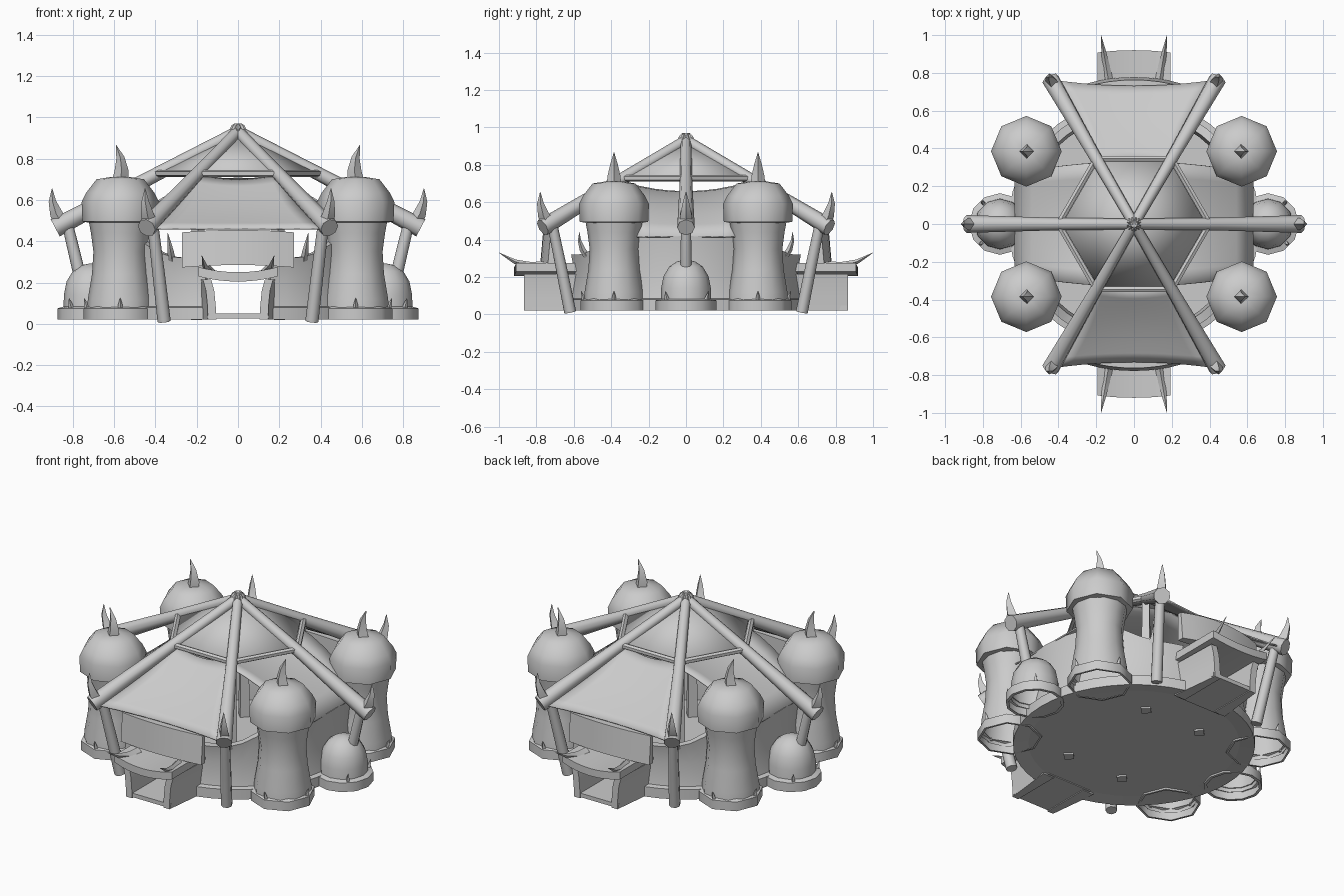
import bpy, bmesh
from math import sin, cos, pi, radians, asin
from mathutils import Vector

cube = bpy.data.objects.get("Cube")
if cube:
    bpy.data.objects.remove(cube, do_unlink=True)

grey = bpy.data.materials.new("plain_grey")
grey.use_nodes = True
GREY = (0.6, 0.6, 0.6, 1)
grey.diffuse_color = GREY
grey.node_tree.nodes["Principled BSDF"].inputs["Base Color"].default_value = GREY


def finish(name, bm, angle=50, thick=0.0):
    bmesh.ops.recalc_face_normals(bm, faces=bm.faces)
    mesh = bpy.data.meshes.new(name)
    bm.to_mesh(mesh)
    bm.free()
    mesh.materials.append(grey)
    ob = bpy.data.objects.new(name, mesh)
    bpy.context.collection.objects.link(ob)
    if thick:
        mod = ob.modifiers.new("thickness", "SOLIDIFY")
        mod.thickness = thick
        mod.offset = 0
    bpy.ops.object.select_all(action='DESELECT')
    ob.select_set(True)
    bpy.context.view_layer.objects.active = ob
    bpy.ops.object.shade_smooth_by_angle(angle=radians(angle))


def bridge(bm, rings, closed=True):
    """Skin a list of vertex rings with quads."""
    for a, b in zip(rings, rings[1:]):
        n = len(a)
        for i in range(n if closed else n - 1):
            j = (i + 1) % n
            bm.faces.new((a[i], a[j], b[j], b[i]))


def capped(name, bm, rings):
    bridge(bm, rings)
    bm.faces.new(rings[0])
    bm.faces.new(rings[-1])
    finish(name, bm)


def tube(name, points, radii, sides=8):
    """Tapered round bar or horn along a path."""
    pts = [Vector(p) for p in points]
    bm = bmesh.new()
    rings = []
    for i, p in enumerate(pts):
        d = (pts[min(i + 1, len(pts) - 1)] - pts[max(i - 1, 0)]).normalized()
        ref = Vector((0, 1, 0)) if abs(d.y) < 0.7 else Vector((1, 0, 0))
        u = d.cross(ref).normalized()
        v = d.cross(u)
        rings.append([bm.verts.new(p + radii[i] * (u * cos(t) + v * sin(t)))
                      for t in (2 * pi * k / sides for k in range(sides))])
    capped(name, bm, rings)


def horn(name, base, tip, r, bend=(0, 0, 0)):
    a, b, c = Vector(base), Vector(tip), Vector(bend)
    pts = [a.lerp(b, t) + c * (4 * t * (1 - t)) for t in (0, .3, .65, 1)]
    tube(name, pts, [r, r * .85, r * .5, r * .04], 4)


def lathe(name, centre, profile, sides, cap=True):
    bm = bmesh.new()
    rings = [[bm.verts.new((centre[0] + r * cos(t), centre[1] + r * sin(t), z))
              for t in (2 * pi * k / sides for k in range(sides))]
             for r, z in profile]
    bridge(bm, rings)
    if cap:
        bm.faces.new(rings[-1])
    finish(name, bm)


def sheet(name, f, nu, nv):
    """Cloth surface from a function of u in -1..1 and v in 0..1."""
    bm = bmesh.new()
    rows = [[bm.verts.new(f(2 * i / nu - 1, j / nv)) for i in range(nu + 1)]
            for j in range(nv + 1)]
    bridge(bm, rows, closed=False)
    finish(name, bm, 60, .008)


# Floor disc
lathe("floor", (0, 0), [(.62, .03), (.62, .045), (.3, .045), (.01, .045)], 24)
lathe("floor_underside", (0, 0), [(.62, .03), (.3, .03), (.01, .03)], 24)

# Curved wall halves, stepping up to a level crest at the sides
start = asin(.16 / .63)
for side, label in ((1, "left"), (-1, "right")):
    bm = bmesh.new()
    rows = []
    for k in range(21):
        a = start + (pi - 2 * start) * k / 20
        t = min(1, max(0, (.56 - abs(.62 * cos(a))) / .2))
        top = .32 + .10 * t * t * (3 - 2 * t)
        prof = ((.665, .02), (.665, .08), (.635, .085), (.615, .22), (.635, top),
                (.59, top), (.575, .2), (.58, .03))
        rows.append([bm.verts.new((side * r * sin(a), -r * cos(a), z)) for r, z in prof])
    capped("wall_" + label, bm, rows)

for sx in (1, -1):
    for sy in (1, -1):
        # Corner tower with cap, horn and small base spikes
        c = (sx * .57, sy * .385)
        lathe("tower_base", c, [(.165, .02), (.178, .02), (.178, .075), (.155, .085)], 8, False)
        lathe("tower_body", c, [(.16, .06), (.157, .12), (.137, .24), (.13, .35),
                                (.142, .44), (.155, .51)], 12)
        lathe("tower_cap", c, [(.15, .49), (.183, .495), (.187, .59), (.165, .635),
                               (.115, .70), (.04, .712)], 8)
        horn("tower_horn", (c[0], c[1], .69), (c[0] + .02 * sx, c[1], .865), .04, (-.015 * sx, 0, 0))
        for a in (0, pi / 2):
            dx, dy = sx * cos(a), sy * sin(a)
            horn("tower_spike", (c[0] + .16 * dx, c[1] + .16 * dy, .075),
                 (c[0] + .175 * dx, c[1] + .175 * dy, .125), .013)
        # Horn on the wall top beside the gate, and curving gate tusk
        horn("wall_horn", (sx * .32, sy * .53, .31), (sx * .34, sy * .57, .44), .018, (0, sy * .015, 0))
        horn("gate_tusk", (sx * .135, sy * .76, .26), (sx * .175, sy * 1.0, .33), .024, (0, 0, -.025))
        # Inner post holding up the roof ring
        tube("inner_post", [(sx * .19, sy * .33, .02), (sx * .195, sy * .335, .73)], [.038, .028], 4)

# Side domes
for s in (1, -1):
    c = (s * .71, 0)
    lathe("side_dome_base", c, [(.145, .02), (.163, .02), (.163, .075), (.13, .085)], 12, False)
    lathe("side_dome", c, [(.135, .06), (.133, .14), (.12, .205), (.09, .255),
                           (.05, .283), (.01, .292)], 12)
    for a in (-.8, .9):
        horn("dome_spike", (c[0] + s * .14 * cos(a), .14 * sin(a), .075),
             (c[0] + s * .155 * cos(a), .155 * sin(a), .125), .013)

# Six roof poles with posts, end horns and ring bars
for k in range(6):
    a = k * pi / 3
    d = Vector((cos(a), sin(a), 0))
    e = Vector((cos(a + pi / 3), sin(a + pi / 3), 0))
    up = Vector((0, 0, 1))
    tube("roof_pole", [d * -.03 + up * .947, d * .44 + up * .70, d * .885 + up * .465],
         [.028, .034, .047], 8)
    # Side posts stand on the domes, the others on the ground
    foot = d * .73 + up * .15 if k % 3 == 0 else d * .715 + up * .012
    tube("post", [d * .825 + up * .48, d * .77 + up * .25, foot], [.027, .03, .032], 8)
    horn("pole_horn", d * .85 + up * .48, d * .9 + up * .655, .036, d * .018)
    tube("ring_bar", [d * .4 + up * .728, e * .4 + up * .728], [.017, .017], 6)

# Peak cloth inside the ring
bm = bmesh.new()
tip = bm.verts.new((0, 0, .92))
hexa = [bm.verts.new((.38 * cos(k * pi / 3), .38 * sin(k * pi / 3), .735)) for k in range(6)]
for k in range(6):
    bm.faces.new((tip, hexa[k], hexa[(k + 1) % 6]))
finish("peak_cloth", bm, 40, .008)

# Saddle cloth hanging from side to side down to the wall crest
sheet("side_cloth", lambda u, v: (
    .63 * u, (2 * v - 1) * (.33 - .06 * u * u),
    .655 - .24 * u * u + .05 * (1 - u * u) * (2 * v - 1) ** 2), 14, 8)

for s, label in ((-1, "front"), (1, "back")):
    # Sloping canopy with slack edges
    def canopy(u, v):
        half = .195 + .225 * v - .025 * sin(pi * v)
        y = .345 + .385 * v + .03 * u * u * (2 * v - 1)
        z = .725 - .265 * v - .025 * (1 - u * u) * (1 - v) - .015 * sin(pi * v)
        return (u * half, s * y, z)
    sheet(label + "_canopy", canopy, 10, 8)

    # Bowed board and bowed lintel above the gate
    for part, half, front, back, low, high, bow, lift, lean in (
            ("_board", .27, .778, .70, .285, .455, .04, -.012, .015),
            ("_gate_lintel", .192, .92, .58, .205, .25, .012, .025, 0)):
        bm = bmesh.new()
        rows = []
        for i in range(9):
            u = i / 4 - 1
            y = front - bow * u * u
            rows.append([bm.verts.new((half * u, s * b, z + lift * u * u)) for b, z in
                         ((y, low), (y - lean, high), (back, high), (back, low))])
        capped(label + part, bm, rows)

    # Passage floor and flared side walls
    bm = bmesh.new()
    bmesh.ops.create_cube(bm, size=1)
    for v in bm.verts:
        v.co = (v.co.x * .3, s * (.705 + v.co.y * .31), .037 + v.co.z * .024)
    finish(label + "_gate_floor", bm)
    for sx in (1, -1):
        bm = bmesh.new()
        rows = [[bm.verts.new((sx * x, s * y, z)) for x, y in
                 ((.105 + f, .56), (.105 + f, .865), (.145 + f, .865), (.18, .56))]
                for z, f in ((.02, 0), (.09, .003), (.16, .01), (.215, .025))]
        capped(label + "_gate_side", bm, rows)
